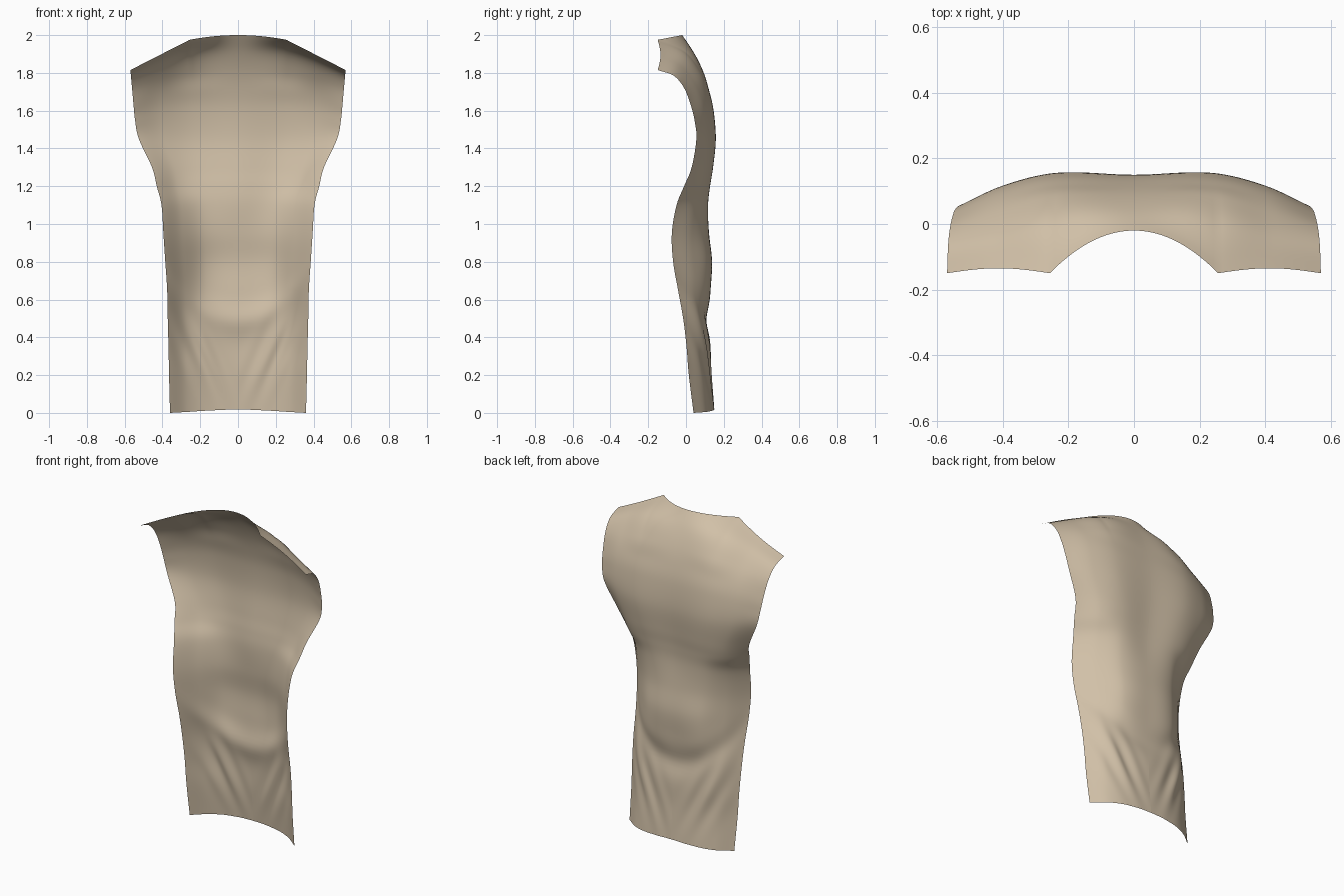
import bpy, bmesh, math

if "Cube" in bpy.data.objects:
    bpy.data.objects.remove(bpy.data.objects["Cube"])

# Half widths of the panel, from the hem up to the shoulder seam
HALF = [.36, .365, .368, .372, .375, .385, .395, .405, .43, .455, .525,
        .545, .553, .561, .567, .57]
ZS = [.2, .35, .5, .65, .8, .95, 1.1, 1.2, 1.3, 1.45]
# Vertical profiles at four fractions of the half width (centre to side edge)
FR = [0, .45, .75, 1]
Y = [
    [.15, .135, .13, .122, .13, .138, .122, .114, .121, .135, .15, .142, .12, .088, .04, -.02],
    [.14, .122, .115, .11, .118, .12, .105, .11, .125, .142, .156, .143, .118, .08, -.005, -.15],
    [.105, .085, .08, .07, .055, .038, .03, .05, .085, .108, .118, .106, .078, .03, -.04, -.135],
    [.04, .015, .003, -.015, -.042, -.068, -.075, -.05, -.01, .03, .055, .045, .025, -.01, -.065, -.15],
]
Z = [
    [.018] + ZS + [1.6, 1.71, 1.81, 1.91, 2.0],
    [.012] + ZS + [1.6, 1.7, 1.8, 1.91, 1.975],
    [.005] + ZS + [1.58, 1.68, 1.77, 1.85, 1.895],
    [0] + ZS + [1.55, 1.63, 1.72, 1.785, 1.815],
]
NU, SUB = 40, 6


def spline(ts, ps, t):
    """Smooth curve through values ps at knots ts."""
    n = len(ts)
    k = max(i for i in range(n - 1) if ts[i] <= t + 1e-9)

    def slope(i):
        a, b = max(i - 1, 0), min(i + 1, n - 1)
        return (ps[b] - ps[a]) / (ts[b] - ts[a])
    h = ts[k + 1] - ts[k]
    s = (t - ts[k]) / h
    return ((2*s**3 - 3*s*s + 1) * ps[k] + (s**3 - 2*s*s + s) * h * slope(k)
            + (3*s*s - 2*s**3) * ps[k + 1] + (s**3 - s*s) * h * slope(k + 1))


def across(vals, u):
    """Symmetric curve from the centre line to the side edge."""
    ts = [-f for f in FR[:0:-1]] + FR
    return spline(ts, vals[:0:-1] + vals, u)


def top_edge(u):
    """Neck arc, then the straight shoulder seam."""
    if u <= .45:
        q = (u / .45) ** 2
        return -.02 - .13 * q, 2 - .025 * q
    q = (u - .45) / .55
    return -.15 + .015 * math.sin(math.pi * q), 1.975 - .16 * q


def folds(x, z):
    """Soft U-shaped sag and slanting creases in the lower back."""
    sag = -.014 * math.exp(-((z - .49 - 1.8 * x * x) / .07) ** 2)
    d = x - .12 - .44 * (z - .1)
    fade = math.exp(-((z - .33) / .2) ** 2)
    return sag + .008 * math.cos(d * 2 * math.pi / .12) * math.exp(-(d / .12) ** 2) * fade


bm = bmesh.new()
rows = list(range(len(HALF)))
last = rows[-1]
grid = []
for j in range(last * SUB + 1):
    t = j / SUB
    half = spline(rows, HALF, t)
    ys = [spline(rows, c, t) for c in Y]
    zs = [spline(rows, c, t) for c in Z]
    w = max(0, (t - last + 3) / 3) ** 2
    line = []
    for i in range(NU + 1):
        u = i / NU
        x, y, z = u * half, across(ys, u), across(zs, u)
        y += folds(x, z) * (1 - u ** 6)
        ty, tz = top_edge(u)
        y += w * (ty - across([c[-1] for c in Y], u))
        z += w * (tz - across([c[-1] for c in Z], u))
        line.append(bm.verts.new((x, y, z)))
    grid.append(line)
for a, b in zip(grid, grid[1:]):
    for i in range(NU):
        bm.faces.new((a[i], b[i], b[i + 1], a[i + 1])).smooth = True

mesh = bpy.data.meshes.new("garment_back_panel")
bm.to_mesh(mesh)
bm.free()
panel = bpy.data.objects.new("garment_back_panel", mesh)
bpy.context.collection.objects.link(panel)

# Second half, left unmerged so the centre seam stays open
mirror = panel.modifiers.new("other_half", 'MIRROR')
mirror.use_mirror_merge = False

cloth = bpy.data.materials.new("beige_cloth")
cloth.diffuse_color = (.64, .53, .39, 1)
cloth.use_nodes = True
cloth.node_tree.nodes["Principled BSDF"].inputs["Base Color"].default_value = cloth.diffuse_color
mesh.materials.append(cloth)
